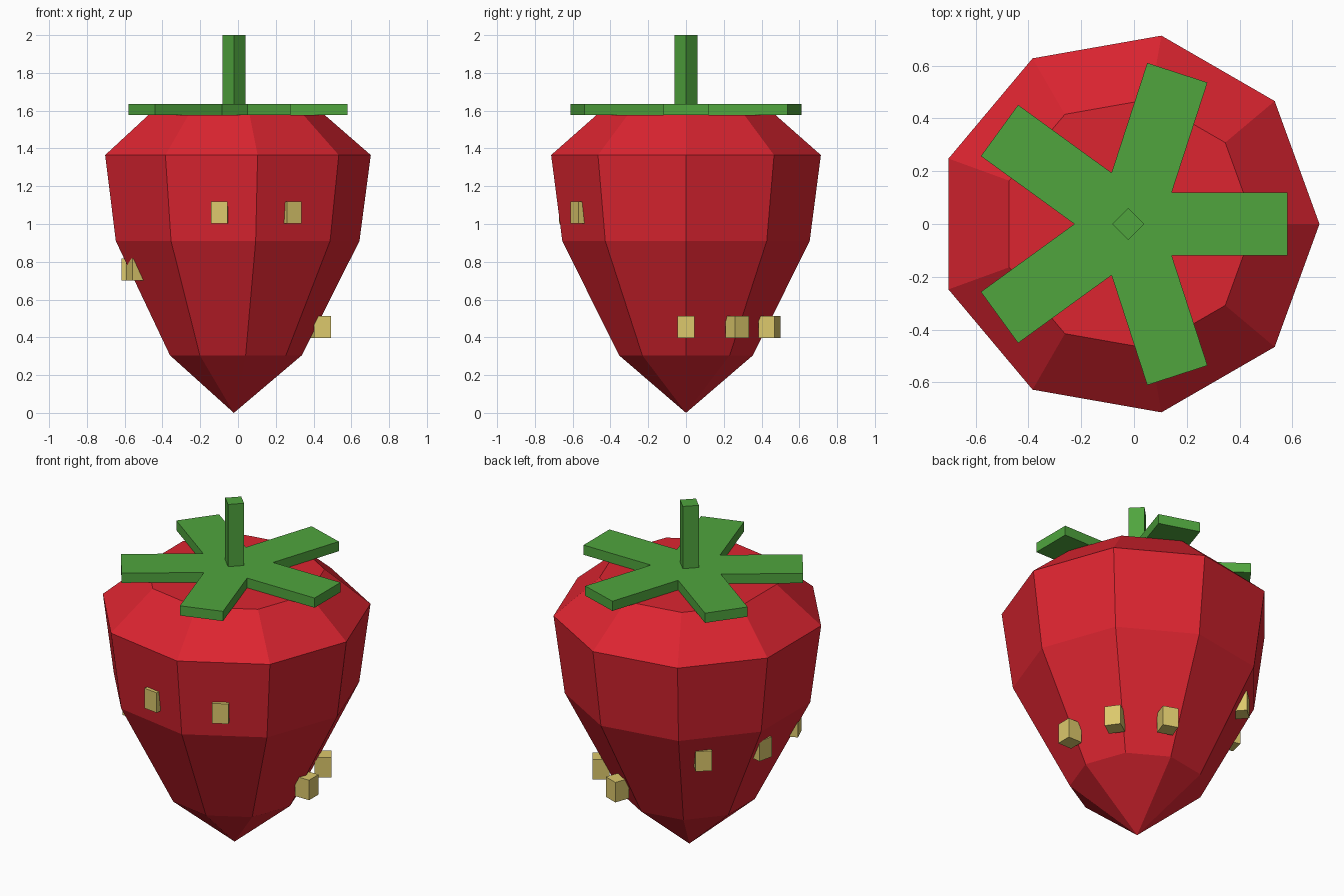
import bpy
import bmesh
from math import cos, sin, pi, radians, tan
from mathutils import Matrix, Vector

if "Cube" in bpy.data.objects:
    bpy.data.objects.remove(bpy.data.objects["Cube"], do_unlink=True)

CX = -0.022  # shared vertical axis of the fruit


def material(name, rgb):
    mat = bpy.data.materials.new(name)
    mat.use_nodes = True
    color = (*rgb, 1.0)
    mat.diffuse_color = color
    mat.node_tree.nodes["Principled BSDF"].inputs["Base Color"].default_value = color
    return mat


red = material("berry_red", (0.72, 0.018, 0.03))
green = material("leaf_green", (0.08, 0.376, 0.048))
yellow = material("seed_yellow", (0.716, 0.578, 0.15))


def make_object(name, bm, mat):
    bmesh.ops.recalc_face_normals(bm, faces=bm.faces)
    mesh = bpy.data.meshes.new(name)
    bm.to_mesh(mesh)
    bm.free()
    mesh.materials.append(mat)
    obj = bpy.data.objects.new(name, mesh)
    obj.location.x = CX
    bpy.context.collection.objects.link(obj)
    return obj


def extrude_outline(name, points, bottom, top, mat):
    bm = bmesh.new()
    face = bm.faces.new([bm.verts.new((x, y, bottom)) for x, y in points])
    geom = bmesh.ops.extrude_face_region(bm, geom=[face])["geom"]
    verts = [v for v in geom if isinstance(v, bmesh.types.BMVert)]
    bmesh.ops.translate(bm, verts=verts, vec=(0, 0, top - bottom))
    # The source face stays as the underside
    if not face.is_valid or face not in bm.faces[:]:
        bmesh.ops.holes_fill(bm, edges=bm.edges)
    return make_object(name, bm, mat)


# Fruit body: nine-sided rings tapering to a point
SIDES = 9
bm = bmesh.new()
tip = bm.verts.new((0, 0, 0))
previous = None
for radius, z in [(0.36, 0.305), (0.665, 0.91), (0.725, 1.365), (0.48, 1.578)]:
    ring = [bm.verts.new((radius * cos(2 * pi * i / SIDES),
                          radius * sin(2 * pi * i / SIDES), z)) for i in range(SIDES)]
    for i in range(SIDES):
        j = (i + 1) % SIDES
        if previous is None:
            bm.faces.new((tip, ring[j], ring[i]))
        else:
            bm.faces.new((previous[i], previous[j], ring[j], ring[i]))
    previous = ring
bm.faces.new(previous)
make_object("fruit_body", bm, red)

# Leaf crown: five straight leaves joined as one star
LEAVES, LENGTH, HALF = 5, 0.603, 0.12
inner = HALF / tan(pi / LEAVES)
outline = []
for i in range(LEAVES):
    turn = Matrix.Rotation(2 * pi * i / LEAVES, 2)
    for x, y in [(LENGTH, -HALF), (LENGTH, HALF), (inner, HALF)]:
        outline.append(turn @ Vector((x, y)))
extrude_outline("leaf_crown", outline, 1.578, 1.635, green)

# Stem: square post turned to a diamond
stem = [(0.061 * cos(i * pi / 2), 0.061 * sin(i * pi / 2)) for i in range(4)]
extrude_outline("stem", stem, 1.6, 2.0, green)

# Seeds: upright blocks set into the skin in three rows
SEED = (0.09, 0.088, 0.117)
rows = [("lower", 0, 3, 0.514, 0.455), ("middle", 132.3, 3, 0.6, 0.76),
        ("upper", 263.3, 2, 0.672, 1.061)]
for row, start, count, reach, z in rows:
    for k in range(count):
        bm = bmesh.new()
        bmesh.ops.create_cube(bm, size=1)
        bmesh.ops.scale(bm, verts=bm.verts, vec=SEED)
        bmesh.ops.translate(bm, verts=bm.verts, vec=(reach - SEED[0] / 2, 0, z))
        angle = radians(start + k * 35.2)
        bmesh.ops.rotate(bm, verts=bm.verts, matrix=Matrix.Rotation(angle, 3, "Z"))
        make_object(f"{row}_seed_{k + 1}", bm, yellow)
